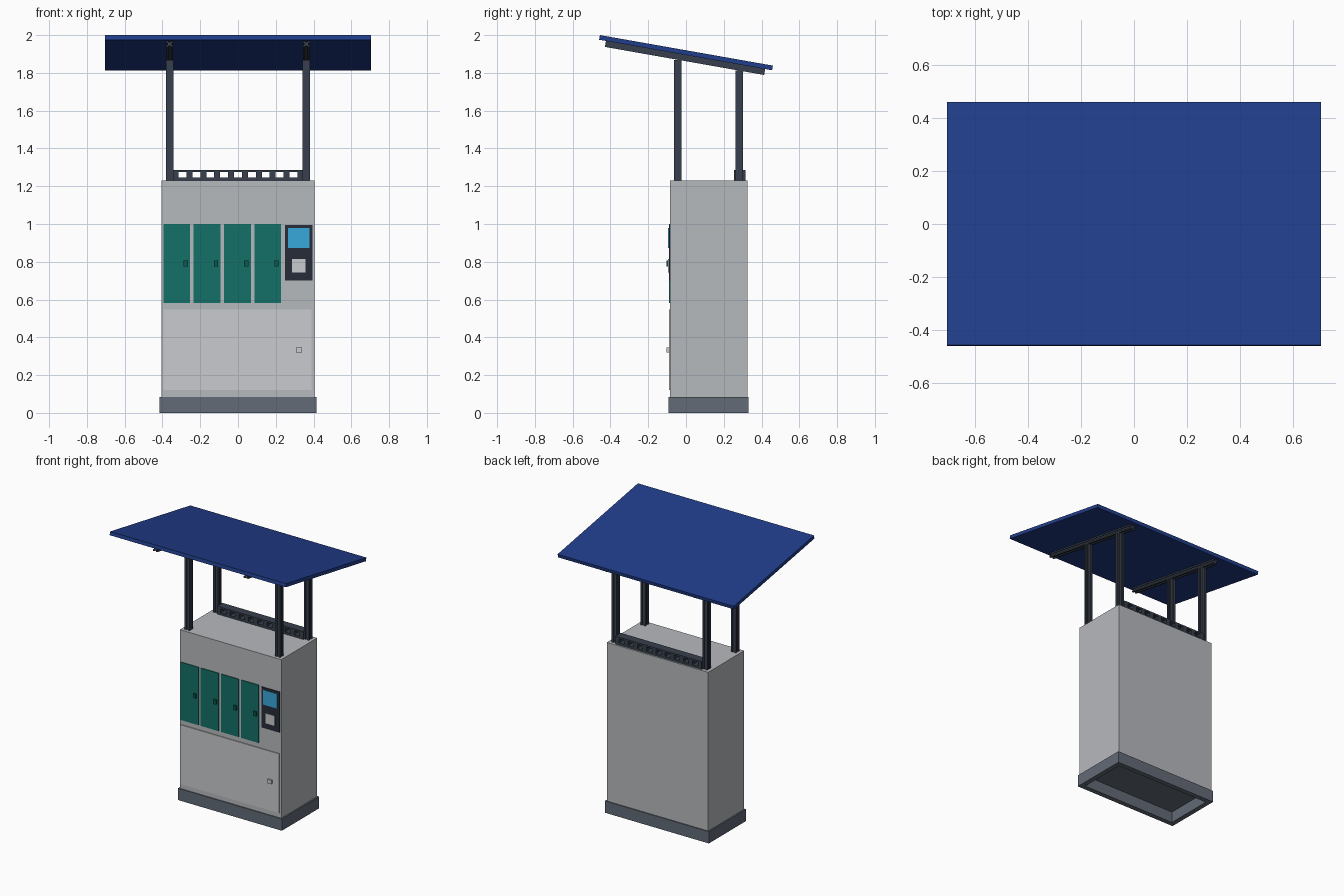
import bpy, bmesh, math
from mathutils import Matrix, Vector

if "Cube" in bpy.data.objects:
    bpy.data.objects.remove(bpy.data.objects["Cube"])


def mat(name, hex_code):
    rgb = [(int(hex_code[i:i + 2], 16) / 255) ** 2.2 for i in (0, 2, 4)]
    m = bpy.data.materials.new(name)
    m.diffuse_color = (*rgb, 1)
    m.use_nodes = True
    m.node_tree.nodes["Principled BSDF"].inputs["Base Color"].default_value = m.diffuse_color
    return m


STEEL = mat("cabinet_grey", "b5b8bc")
LIGHT = mat("light_grey", "c9cace")
PLINTH = mat("plinth_grey", "626a76")
FRAME = mat("frame_dark", "3a424e")
GREEN = mat("door_green", "1a6f66")
HANDLE = mat("handle_dark_green", "14584f")
NAVY = mat("solar_blue", "26408a")
CONSOLE = mat("console_dark", "2a303c")
SCREEN = mat("screen_blue", "3aa6da")


def add(name, bm, material):
    bmesh.ops.recalc_face_normals(bm, faces=bm.faces)
    me = bpy.data.meshes.new(name)
    bm.to_mesh(me)
    bm.free()
    me.materials.append(material)
    ob = bpy.data.objects.new(name, me)
    bpy.context.collection.objects.link(ob)
    return ob


def box_bm(lo, hi):
    lo, hi = Vector(lo), Vector(hi)
    bm = bmesh.new()
    bmesh.ops.create_cube(bm, size=1, matrix=Matrix.Translation((lo + hi) / 2)
                          @ Matrix.Diagonal((*(hi - lo), 1)))
    return bm


def box(name, lo, hi, material):
    return add(name, box_bm(lo, hi), material)


def slotted_bar(name, w, h, length, material):
    """Extruded bar along +z with a shallow slot in each side."""
    a, b, s, d = w / 2, h / 2, 0.006, 0.006
    side_y = [(a, -b), (a, -s), (a - d, -s), (a - d, s), (a, s), (a, b)]
    side_x = [(s, b), (s, b - d), (-s, b - d), (-s, b)]
    pts = side_y + side_x
    pts += [(-x, -y) for x, y in pts]
    bm = bmesh.new()
    f = bm.faces.new([bm.verts.new((x, y, 0)) for x, y in pts])
    ext = bmesh.ops.extrude_face_region(bm, geom=[f])["geom"]
    bmesh.ops.translate(bm, vec=(0, 0, length),
                        verts=[v for v in ext if isinstance(v, bmesh.types.BMVert)])
    return add(name, bm, material)


# Plinth, hollow underneath
bm = box_bm((-0.415, -0.092, 0), (0.415, 0.332, 0.085))
bm.normal_update()
bottom = min(bm.faces, key=lambda f: f.calc_center_median().z)
bmesh.ops.inset_region(bm, faces=[bottom], thickness=0.05)
ext = bmesh.ops.extrude_discrete_faces(bm, faces=[bottom])["faces"][0]
bmesh.ops.translate(bm, vec=(0, 0, 0.08), verts=ext.verts)
bmesh.ops.remove_doubles(bm, verts=bm.verts, dist=1e-5)
add("plinth", bm, PLINTH)

# Cabinet body and lower service panel
FY = -0.085
box("cabinet_body", (-0.405, FY, 0.085), (0.405, 0.325, 1.23), STEEL)
box("service_panel", (-0.395, FY - 0.006, 0.12), (0.39, FY + 0.002, 0.548), LIGHT)
box("service_panel_latch", (0.306, FY - 0.018, 0.319), (0.338, FY - 0.006, 0.347), LIGHT)

# Four locker doors with handles
for i in range(4):
    x = -0.324 + i * 0.1605
    box(f"locker_door_{i + 1}", (x - 0.071, FY - 0.006, 0.583), (x + 0.071, FY + 0.002, 1.0), GREEN)
    box(f"locker_handle_{i + 1}", (x + 0.036, FY - 0.018, 0.775),
        (x + 0.058, FY - 0.006, 0.807), HANDLE)

# Payment console
box("console_plate", (0.25, FY - 0.006, 0.702), (0.394, FY + 0.002, 0.995), CONSOLE)
box("console_screen", (0.266, FY - 0.009, 0.872), (0.378, FY - 0.005, 0.978), SCREEN)
box("console_card_reader", (0.287, FY - 0.009, 0.742), (0.358, FY - 0.005, 0.814), LIGHT)

# Rear terminal strip with nine openings
strip = box("rear_strip", (-0.345, 0.253, 1.23), (0.345, 0.314, 1.287), FRAME)
cutter = box("strip_cutter", (-0.315, 0.2, 1.246), (-0.273, 0.36, 1.275), FRAME)
arr = cutter.modifiers.new("repeat", 'ARRAY')
arr.count = 9
arr.use_relative_offset = False
arr.use_constant_offset = True
arr.constant_offset_displace = (0.0735, 0, 0)
cutter.hide_render = True
cutter.display_type = 'WIRE'
cut = strip.modifiers.new("openings", 'BOOLEAN')
cut.operation = 'DIFFERENCE'
cut.solver = 'EXACT'
cut.object = cutter

# Posts, roof rails and tilted solar panel
tilt = Matrix.Translation((0, 0, 1.907)) @ Matrix.Rotation(math.radians(-10), 4, 'X')
for side, x in (("left", -0.362), ("right", 0.362)):
    for place, y, top in (("front", -0.044, 1.869), ("back", 0.282, 1.812)):
        post = slotted_bar(f"{place}_{side}_post", 0.04, 0.04, top - 1.23, FRAME)
        post.location = (x, y, 1.23)
    rail = slotted_bar(f"{side}_roof_rail", 0.036, 0.032, 0.856, FRAME)
    rail.matrix_world = (tilt @ Matrix.Translation((x, 0.428, -0.0285))
                         @ Matrix.Rotation(math.radians(90), 4, 'X'))
panel = box("solar_panel", (-0.703, -0.465, -0.0125), (0.703, 0.465, 0.0125), NAVY)
panel.matrix_world = tilt
